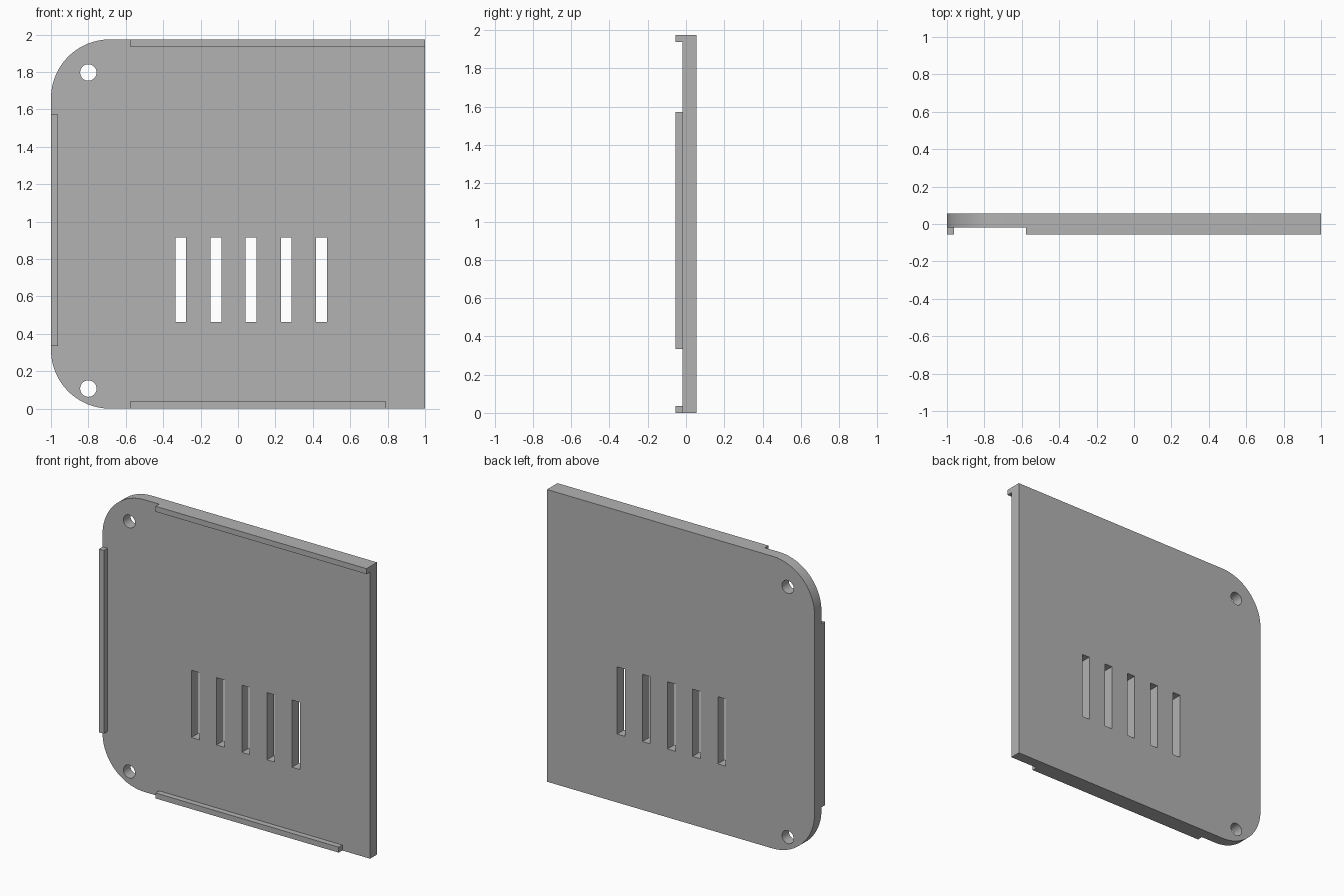
import bpy, bmesh
from math import sin, cos, pi
from mathutils import Matrix

cube = bpy.data.objects.get("Cube")
if cube:
    bpy.data.objects.remove(cube, do_unlink=True)

HEIGHT = 1.974
BACK, FACE, FRONT = 0.056, -0.018, -0.056   # y of plate back, plate front, lip front
RADIUS = 0.315
LIP = 0.037

grey = bpy.data.materials.new("mid_grey")
grey.use_nodes = True
grey.diffuse_color = (0.45, 0.45, 0.45, 1)
grey.node_tree.nodes["Principled BSDF"].inputs["Base Color"].default_value = (0.45, 0.45, 0.45, 1)


def arc(cx, cz, r, start, end, n):
    return [(cx + r * cos(start + (end - start) * i / n),
             cz + r * sin(start + (end - start) * i / n)) for i in range(n + 1)]


def rect(x0, x1, z0, z1):
    return [(x0, z0), (x1, z0), (x1, z1), (x0, z1)]


def slab(name, loops, y0, y1):
    """Extrude an outline, with any further loops as holes, from y0 to y1."""
    curve = bpy.data.curves.new(name + "_profile", 'CURVE')
    curve.dimensions = '2D'
    curve.fill_mode = 'BOTH'
    curve.extrude = abs(y1 - y0) / 2
    for pts in loops:
        spline = curve.splines.new('POLY')
        spline.points.add(len(pts) - 1)
        for p, (x, z) in zip(spline.points, pts):
            p.co = (x, z, 0, 1)
        spline.use_cyclic_u = True
    helper = bpy.data.objects.new(name + "_profile", curve)
    bpy.context.scene.collection.objects.link(helper)
    bpy.context.view_layer.update()
    evaluated = helper.evaluated_get(bpy.context.evaluated_depsgraph_get())
    mesh = bpy.data.meshes.new_from_object(evaluated)
    bpy.data.objects.remove(helper, do_unlink=True)

    # Weld the caps to the walls and stand the slab upright
    bm = bmesh.new()
    bm.from_mesh(mesh)
    bmesh.ops.remove_doubles(bm, verts=bm.verts, dist=0.0001)
    bm.transform(Matrix.Translation((0, (y0 + y1) / 2, 0)) @ Matrix.Rotation(pi / 2, 4, 'X'))
    bmesh.ops.recalc_face_normals(bm, faces=bm.faces)
    bm.to_mesh(mesh)
    bm.free()
    mesh.name = name
    mesh.materials.clear()
    mesh.materials.append(grey)
    obj = bpy.data.objects.new(name, mesh)
    bpy.context.scene.collection.objects.link(obj)
    bpy.ops.object.select_all(action='DESELECT')
    obj.select_set(True)
    bpy.context.view_layer.objects.active = obj
    bpy.ops.object.shade_smooth_by_angle(angle=pi / 6)
    return obj


# Plate with two rounded corners, screw holes and vent slots
outline = [(1, 0), (1, HEIGHT)]
outline += arc(-1 + RADIUS, HEIGHT - RADIUS, RADIUS, pi / 2, pi, 24)
outline += arc(-1 + RADIUS, RADIUS, RADIUS, pi, 1.5 * pi, 24)
holes = [arc(-0.8, z, 0.044, 0, 2 * pi, 32)[:-1] for z in (0.107, 1.797)]
slots = [rect(x - 0.029, x + 0.029, 0.462, 0.916)
         for x in (-0.306 + 0.188 * i for i in range(5))]
slab("plate", [outline] + holes + slots, FACE, BACK)

# Raised lips along three edges
slab("top_lip", [rect(-0.577, 1, HEIGHT - LIP, HEIGHT)], FRONT, FACE)
slab("bottom_lip", [rect(-0.577, 0.792, 0, LIP)], FRONT, FACE)
slab("right_lip", [rect(-1, -1 + LIP, 0.334, 1.572)], FRONT, FACE)
